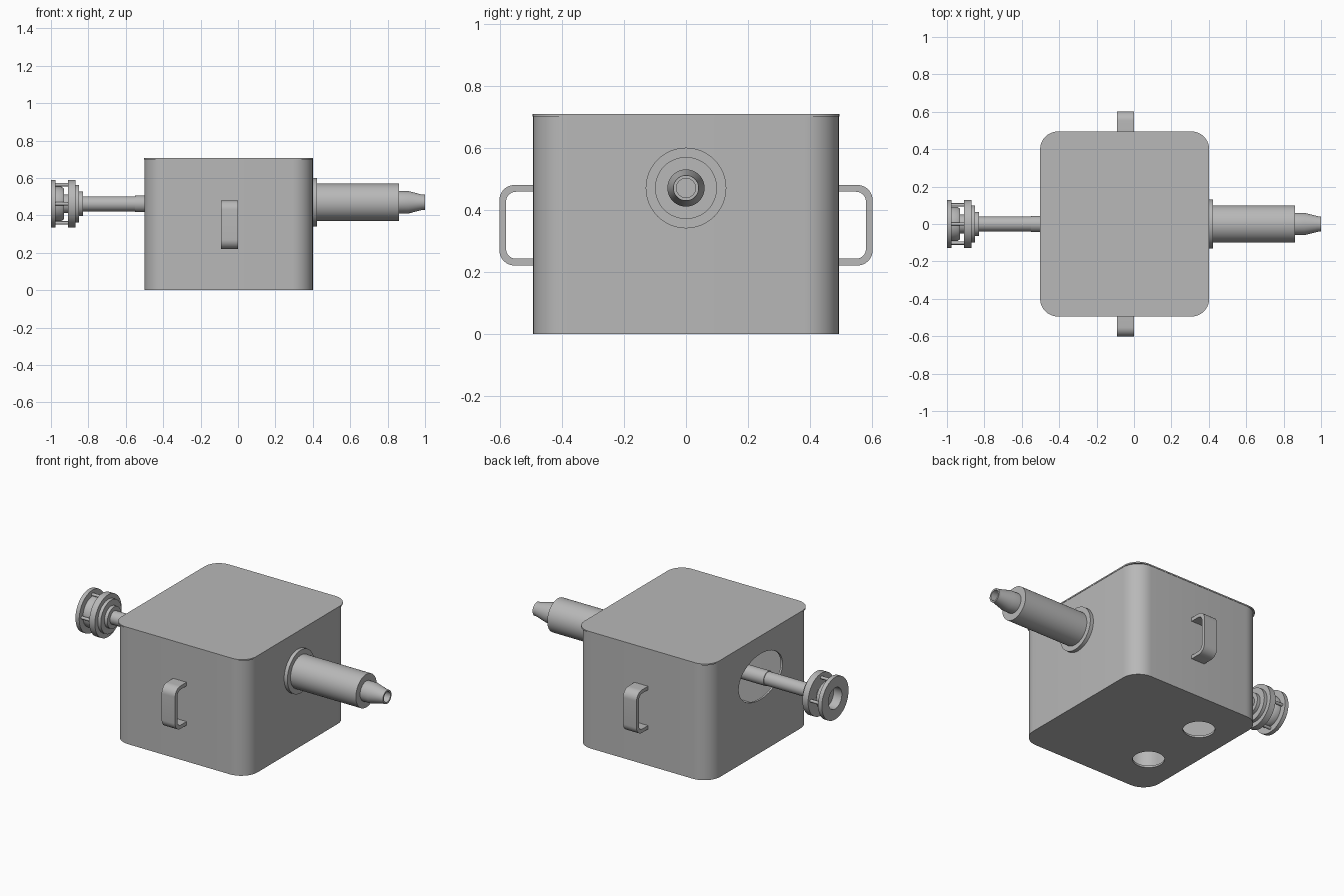
import bpy, bmesh, math
from mathutils import Vector

if "Cube" in bpy.data.objects:
    bpy.data.objects.remove(bpy.data.objects["Cube"])

grey = bpy.data.materials.new("plain grey")
grey.use_nodes = True
grey.diffuse_color = (0.48, 0.48, 0.48, 1)
grey.node_tree.nodes["Principled BSDF"].inputs["Base Color"].default_value = (0.48, 0.48, 0.48, 1)


def finish(name, bm):
    bmesh.ops.recalc_face_normals(bm, faces=bm.faces)
    mesh = bpy.data.meshes.new(name)
    bm.to_mesh(mesh)
    bm.free()
    mesh.materials.append(grey)
    obj = bpy.data.objects.new(name, mesh)
    bpy.context.collection.objects.link(obj)
    smooth(obj)
    return obj


def smooth(obj):
    bpy.ops.object.select_all(action='DESELECT')
    obj.select_set(True)
    bpy.context.view_layer.objects.active = obj
    bpy.ops.object.shade_smooth_by_angle(angle=math.radians(35))


def lathe(name, profile, z, closed=False, segments=48):
    """Spin (x, radius) points around an axis along x at height z."""
    bm = bmesh.new()
    rings = []
    for i in range(segments):
        a = math.tau * i / segments
        rings.append([bm.verts.new((x, r * math.cos(a), z + r * math.sin(a))) for x, r in profile])
    count = len(profile)
    for i in range(segments):
        a, b = rings[i], rings[(i + 1) % segments]
        for j in range(count if closed else count - 1):
            k = (j + 1) % count
            bm.faces.new((a[j], a[k], b[k], b[j]))
    if not closed:
        bm.faces.new([r[0] for r in rings])
        bm.faces.new([r[-1] for r in rings])
    return finish(name, bm)


def rounded(w, h, radius, steps=10):
    """Outline of a rounded rectangle centred on the origin."""
    points = []
    for q, (sx, sy) in enumerate(((1, 1), (-1, 1), (-1, -1), (1, -1))):
        for i in range(steps + 1):
            a = math.pi / 2 * (q + i / steps)
            points.append((sx * (w / 2 - radius) + radius * math.cos(a),
                           sy * (h / 2 - radius) + radius * math.sin(a)))
    return points


def prism(name, outline, centre, direction, depth):
    """Extrude an outline from centre along x or z."""
    bm = bmesh.new()
    c = Vector(centre)
    to3d = (lambda u, v: Vector((u, v, 0))) if direction == 'z' else (lambda u, v: Vector((0, u, v)))
    step = Vector((0, 0, depth)) if direction == 'z' else Vector((depth, 0, 0))
    low = [bm.verts.new(c + to3d(u, v)) for u, v in outline]
    high = [bm.verts.new(c + to3d(u, v) + step) for u, v in outline]
    bm.faces.new(low)
    bm.faces.new(high)
    n = len(low)
    for i in range(n):
        bm.faces.new((low[i], low[(i + 1) % n], high[(i + 1) % n], high[i]))
    return finish(name, bm)


def ellipse(a, b, n=48):
    return [(a * math.cos(math.tau * i / n), b * math.sin(math.tau * i / n)) for i in range(n)]


def cut(target, cutters):
    for c in cutters:
        c.hide_render = True
        mod = target.modifiers.new("cut", 'BOOLEAN')
        mod.operation, mod.solver, mod.object = 'DIFFERENCE', 'EXACT', c
    bpy.context.view_layer.update()
    graph = bpy.context.evaluated_depsgraph_get()
    mesh = bpy.data.meshes.new_from_object(target.evaluated_get(graph))
    target.modifiers.clear()
    target.data = mesh
    for c in cutters:
        bpy.data.objects.remove(c)
    smooth(target)


# Hollow box with an oval side opening and two round holes in the floor
box_x, wall, top = -0.05, 0.012, 0.70
box = prism("box_body", rounded(0.9, 0.985, 0.11), (box_x, 0, 0), 'z', top)
cutters = [
    prism("cavity", rounded(0.9 - 2 * wall, 0.985 - 2 * wall, 0.11 - wall), (box_x, 0, wall), 'z', 1),
    prism("side_cutter", ellipse(0.21, 0.138), (-0.6, 0, 0.46), 'x', 0.2),
]
for y in (-0.215, 0.215):
    cutters.append(prism("floor_cutter", ellipse(0.088, 0.088), (-0.285, y, -0.1), 'z', 0.2))
cut(box, cutters)

# Thin lid with slightly squarer corners
prism("lid", rounded(0.904, 0.989, 0.095), (box_x, 0, top), 'z', 0.008)

# Bent strap handles on the front and back
for name, s in (("front_handle", -1), ("back_handle", 1)):
    handle = prism(name, rounded(0.23, 0.26, 0.05), (-0.09, s * 0.487, 0.35), 'x', 0.09)
    slot = prism("slot", rounded(0.186, 0.216, 0.032), (-0.2, s * 0.487, 0.35), 'x', 0.3)
    bm = bmesh.new()
    bmesh.ops.create_cube(bm, size=0.4)
    bmesh.ops.translate(bm, verts=bm.verts, vec=(-0.045, s * 0.285, 0.35))
    cut(handle, [slot, finish("inside_half", bm)])

# Barrel with flange and hollow tapered nozzle
axis = 0.47
lathe("barrel_flange", [(0.395, 0.13), (0.422, 0.13)], axis)
lathe("barrel", [(0.40, 0.10), (0.86, 0.10)], axis)
lathe("nozzle", [(0.85, 0.06), (0.91, 0.06), (0.985, 0.041), (1.0, 0.041),
                 (1.0, 0.031), (0.88, 0.031)], axis)

# Rod through the side opening, with a stepped hub
rod = 0.462
lathe("rod", [(-0.84, 0.04), (-0.55, 0.04), (-0.55, 0.044), (0.40, 0.044)], rod)
lathe("hub", [(-0.908, 0.128), (-0.87, 0.128), (-0.87, 0.10), (-0.85, 0.10),
              (-0.85, 0.065), (-0.83, 0.065)], rod)

# Outer wheel ring with a recessed cup and spindle
lathe("outer_wheel", [(-1.0, 0.128), (-0.975, 0.128), (-0.975, 0.064), (-1.0, 0.064)], rod, True)
lathe("cup", [(-0.975, 0.064), (-0.945, 0.064), (-0.945, 0.02), (-0.93, 0.02),
              (-0.93, 0.082), (-0.945, 0.092), (-0.975, 0.092)], rod, True)
lathe("spindle", [(-0.945, 0.05), (-0.90, 0.05)], rod)

# Pins joining the wheel to the hub
for i in range(4):
    a = math.pi / 2 * i
    pin = lathe("pin_%d" % (i + 1), [(-0.98, 0.009), (-0.90, 0.009)], 0, segments=12)
    pin.location = (0, 0.102 * math.cos(a), rod + 0.102 * math.sin(a))
